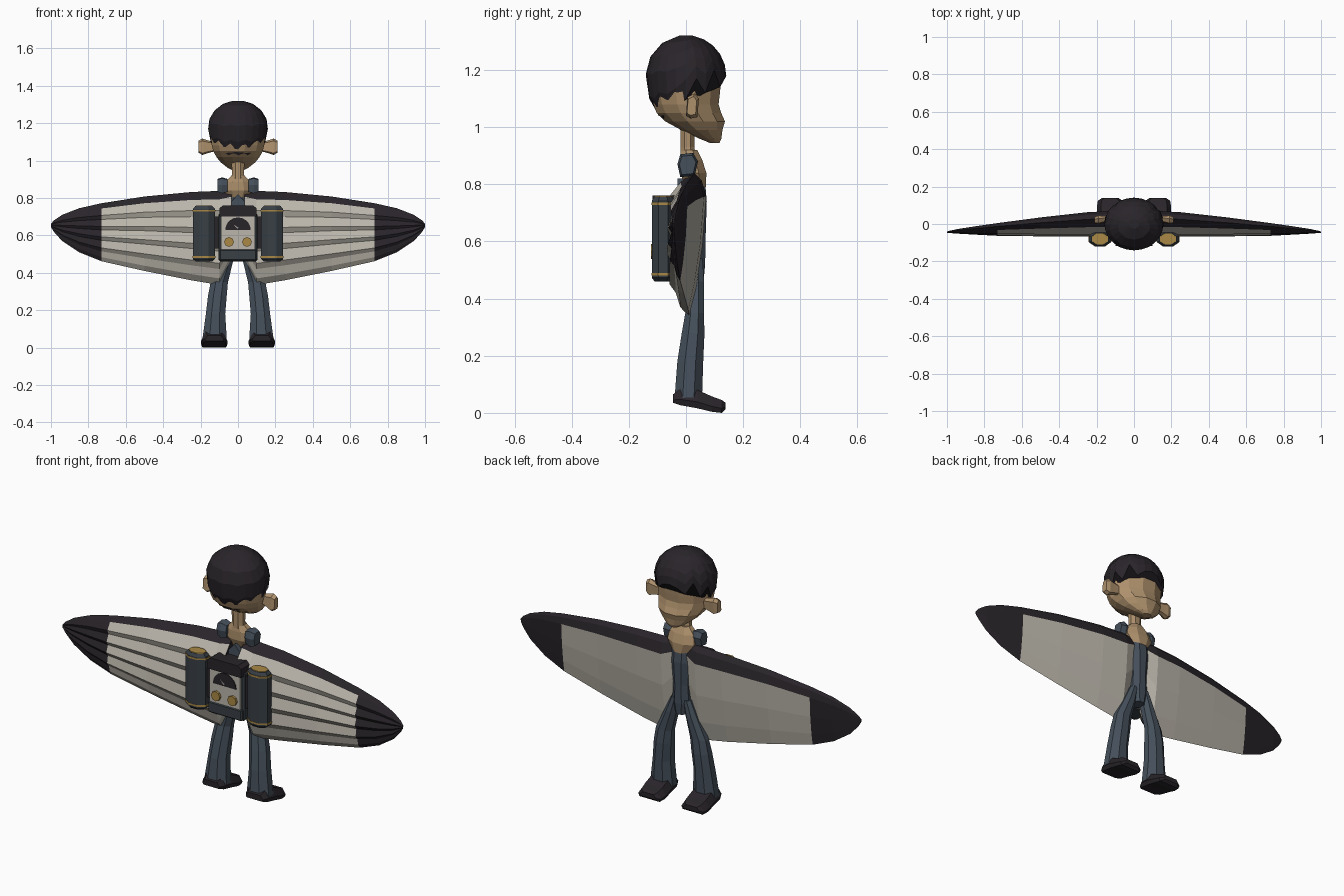
import bpy, bmesh, math
from mathutils import Vector

if "Cube" in bpy.data.objects:
    bpy.data.objects.remove(bpy.data.objects["Cube"])


def material(name, rgb):
    m = bpy.data.materials.new(name)
    m.diffuse_color = (*rgb, 1)
    m.use_nodes = True
    m.node_tree.nodes["Principled BSDF"].inputs["Base Color"].default_value = m.diffuse_color
    return m


SKIN = material("skin", (.42, .28, .15))
DARK = material("dark", (.022, .018, .023))
BLUE = material("blue cloth", (.06, .08, .105))
STEEL = material("steel", (.04, .05, .06))
CREAM = material("cream", (.5, .47, .41))
GOLD = material("gold", (.4, .25, .06))


def finish(name, bm, mats, mirror=False):
    bmesh.ops.recalc_face_normals(bm, faces=bm.faces)
    me = bpy.data.meshes.new(name)
    bm.to_mesh(me)
    bm.free()
    ob = bpy.data.objects.new(name, me)
    bpy.context.collection.objects.link(ob)
    for m in mats:
        me.materials.append(m)
    if mirror:
        ob.modifiers.new("mirror", 'MIRROR')
    return ob


def loft(name, rings, mats, mirror=False, pick=None, caps=(True, True)):
    """Skin a list of equal-length closed rings; pick(band, segment) gives the material index."""
    bm = bmesh.new()
    vs = [[bm.verts.new(p) for p in r] for r in rings]
    n = len(rings[0])
    for k in range(len(vs) - 1):
        for i in range(n):
            j = (i + 1) % n
            f = bm.faces.new((vs[k][i], vs[k][j], vs[k + 1][j], vs[k + 1][i]))
            f.material_index = pick(k, i) if pick else 0
    for use, ring, k in ((caps[0], vs[0], 0), (caps[1], vs[-1], len(vs) - 2)):
        if use:
            bm.faces.new(ring).material_index = pick(k, 0) if pick else 0
    return finish(name, bm, mats, mirror)


def ell(z, cx, cy, rx, ry, n=8, turn=.5):
    return [(cx + rx * math.cos((i + turn) * math.tau / n),
             cy + ry * math.sin((i + turn) * math.tau / n), z) for i in range(n)]


def stack(name, rows, mats, n=8, **kw):
    return loft(name, [ell(*r, n=n) for r in rows], mats, **kw)


def box(name, x0, x1, y0, y1, z0, z1, mat, bevel=0, mirror=False):
    bm = bmesh.new()
    bmesh.ops.create_cube(bm, size=1)
    for v in bm.verts:
        v.co = Vector(((x0 + x1) / 2 + v.co.x * (x1 - x0), (y0 + y1) / 2 + v.co.y * (y1 - y0),
                       (z0 + z1) / 2 + v.co.z * (z1 - z0)))
    if bevel:
        bmesh.ops.bevel(bm, geom=bm.edges[:], offset=bevel, segments=1, affect='EDGES')
    return finish(name, bm, [mat], mirror)


def plate(name, outline, y0, y1, mat, mirror=False):
    return loft(name, [[(x, y, z) for x, z in outline] for y in (y0, y1)], [mat], mirror)


def disc(cx, cz, r, n, a=math.tau):
    steps = n if a == math.tau else n + 1
    return [(cx + r * math.cos(i * a / n), cz + r * math.sin(i * a / n)) for i in range(steps)]


# Head: skull narrowing to the chin
stack("head", [(1.29, 0, 0, .06, .05), (1.2, 0, 0, .148, .131), (1.12, 0, -.003, .15, .126),
               (1.08, 0, 0, .145, .118), (1.05, 0, .01, .136, .117), (1.02, 0, .032, .12, .108),
               (.99, 0, .055, .095, .075), (.96, 0, .085, .055, .04), (.945, 0, .1, .025, .018)],
      [SKIN], n=12)

# Hair: cap with a jagged lower edge, heights listed front to back
EDGE = [1.18, 1.17, 1.14, 1.2, 1.12, 1.17, 1.1, 1.065, 1.045, 1.05, 1.03, 1.04, 1.03]
BOTTOM = EDGE + EDGE[-2:0:-1]


def hair_point(i, s):
    end = math.asin((BOTTOM[i] - 1.18) / (.14 if BOTTOM[i] > 1.18 else .195))
    e = math.radians(80) * (1 - s) + end * s
    a = i * math.tau / 24
    r = math.cos(e)
    return (.16 * r * math.sin(a), .141 * r * math.cos(a),
            1.18 + (.142 if e > 0 else .195) * math.sin(e))


loft("hair", [[hair_point(i, s / 5) for i in range(24)] for s in range(6)], [DARK])

# Ears
ear = [(.005, 1.04), (.02, 1.03), (.045, 1.035), (.05, 1.1), (.035, 1.118), (.01, 1.105)]
loft("ears", [[(x, .027 + (y - .027) * k - (x - .14) * .1, 1.075 + (z - 1.075) * k) for y, z in ear]
              for x, k in ((.13, .6), (.165, .8), (.19, 1), (.21, .75))], [SKIN], mirror=True)

# Neck, bare upper chest and shoulders
stack("neck", [(1.03, 0, .005, .04, .028), (.93, 0, .005, .034, .026), (.84, 0, .015, .045, .035)], [SKIN])
stack("upper_chest", [(.92, 0, .012, .038, .03), (.885, 0, .018, .075, .042), (.84, 0, .025, .085, .05),
                      (.79, 0, .035, .05, .038)], [SKIN])
shoulder = [(-.03, .87), (-.02, .905), (.025, .91), (.042, .88), (.03, .83), (-.02, .825)]
loft("shoulders", [[(x, .006 + (y - .006) * k, .868 + (z - .868) * k) for y, z in shoulder]
                   for x, k in ((.055, .8), (.085, 1), (.11, .8))], [BLUE], mirror=True)

# Torso and V-neck collar at the back
stack("torso", [(.83, 0, .03, .058, .038), (.74, 0, .032, .058, .044), (.62, 0, .03, .046, .042),
                (.52, 0, .03, .052, .04), (.46, 0, .03, .035, .034)], [BLUE])
plate("back_collar", [(-.055, .76), (.055, .76), (0, .82)], -.03, .0, BLUE)

# Flared legs and shoes
stack("legs", [(.54, .035, .03, .022, .03), (.46, .06, .03, .036, .036), (.35, .1, .03, .05, .035),
               (.28, .11, .025, .054, .043), (.18, .12, .015, .056, .049), (.05, .125, .008, .07, .052)],
      [BLUE], mirror=True)
shoe_rows = [(-.045, .05, .035, .065), (-.02, .065, .027, .085), (.04, .07, .016, .08),
             (.09, .072, .004, .058), (.125, .066, 0, .045), (.138, .045, .012, .036)]
loft("shoes", [[(.127 + w * k, y, b + (t - b) * h)
                for k, h in ((-.9, 0), (.9, 0), (1, .35), (.7, 1), (-.7, 1), (-1, .35))]
               for y, w, b, t in shoe_rows], [DARK], mirror=True)

# Wings: stations of x, top z, bottom z, thickness; the front side is ribbed
STATIONS = [(.035, .84, .47, .85), (.1, .838, .335, 1), (.25, .832, .36, .93), (.5, .808, .41, .69),
            (.73, .772, .462, .43), (.85, .745, .51, .28), (.94, .71, .57, .16), (.985, .68, .62, .08),
            (1, .662, .645, .04)]
FRONT = [(0, .03), (.09, -.015), (.21, -.055), (.28, -.045), (.4, -.064), (.46, -.05), (.58, -.066),
         (.64, -.05), (.77, -.058), (.83, -.036), (.93, -.02)]
BACK = [(1, .012), (.8, .035), (.5, .058), (.16, .071), (.05, .055)]
LAST = len(FRONT) + len(BACK) - 1


def wing_ring(x, top, bot, t):
    ring = []
    for u, y in FRONT + BACK:
        d = y + .045
        scale = t if d > 0 else min(1, t * 2)
        ring.append((x, -.045 + d * scale, top + (bot - top) * u))
    return ring


loft("wings", [wing_ring(*s) for s in STATIONS], [CREAM, DARK], mirror=True,
     pick=lambda k, i: int(k >= 4 or i == 0 or i >= LAST - 1))

# Pack body with instrument panel
box("pack_body", -.105, .105, -.1, 0, .46, .72, STEEL, .01)
box("instrument_panel", -.09, .09, -.11, -.09, .525, .7, CREAM)
plate("pack_top_trim", [(-.1, .7), (.1, .7), (.1, .745), (.08, .76), (-.08, .76), (-.1, .745)],
      -.118, -.02, DARK)
box("pack_bottom_trim", -.1, .1, -.112, -.08, .465, .525, STEEL, .006)
plate("gauge", disc(0, .628, .068, 10, math.pi), -.114, -.105, DARK)
plate("gauge_needle", [(-.003, .635), (.003, .64), (-.025, .66)], -.117, -.112, CREAM)
plate("knobs", disc(.048, .565, .026, 8), -.122, -.105, GOLD, mirror=True)
box("pack_straps", .1, .14, -.085, -.05, .53, .7, DARK, mirror=True)


# Side tanks with gold bands and caps
def tank(name, rows, mat):
    stack(name, [(z, .182, -.08, .063 * k, .043 * k) for z, k in rows], [mat], n=8, mirror=True)


tank("tanks", [(.46, .75), (.473, 1), (.742, 1), (.756, .8)], STEEL)
for label, z in (("lower", .48), ("upper", .728)):
    tank(label + "_tank_bands", [(z, 1.04), (z + .009, 1.04)], GOLD)
tank("tank_caps", [(.75, .78), (.759, .74)], GOLD)
